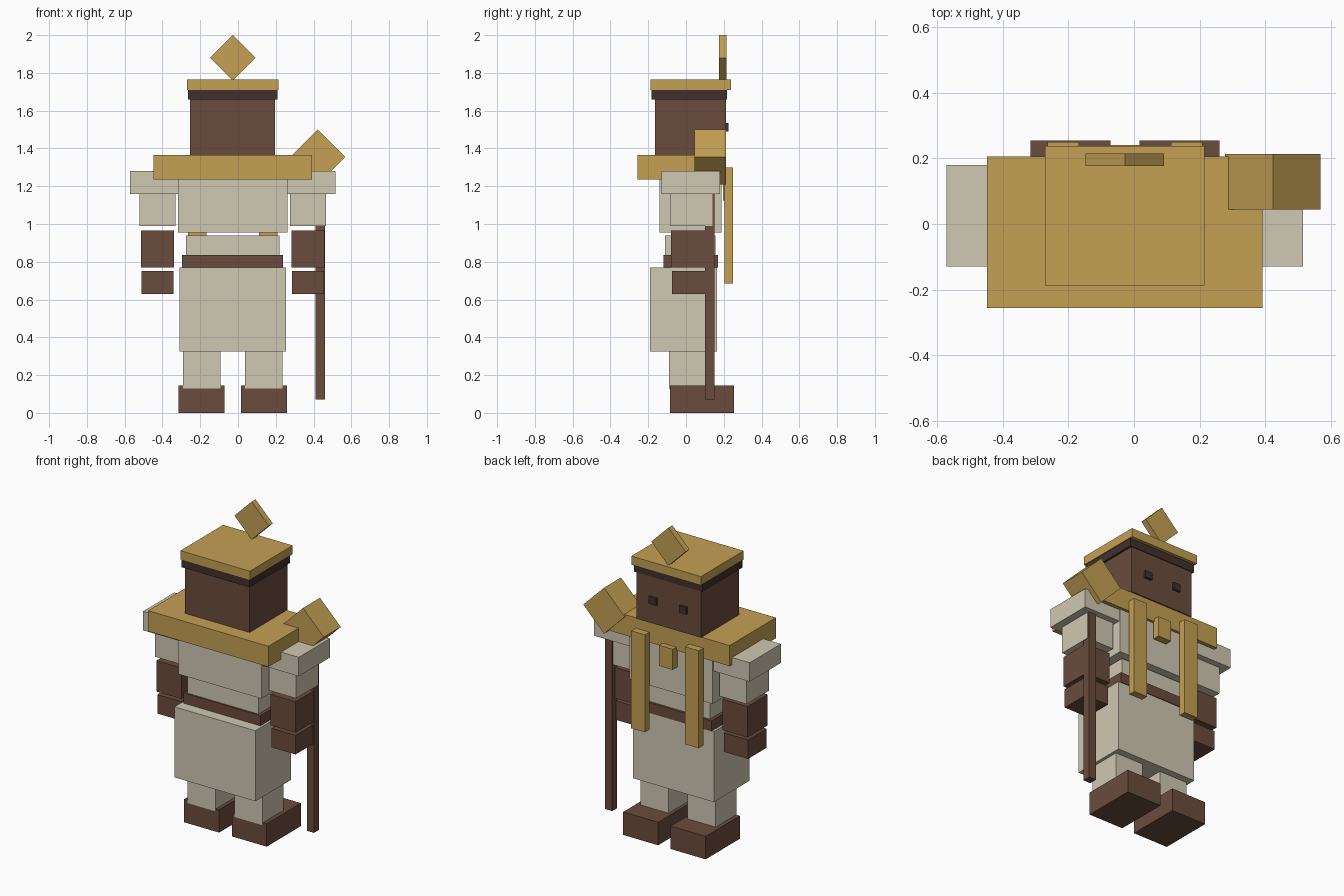
import bpy, math

if "Cube" in bpy.data.objects:
    bpy.data.objects.remove(bpy.data.objects["Cube"])

CX = -0.028  # middle of the body


def material(name, rgb):
    lin = [((c / 255 + 0.055) / 1.055) ** 2.4 for c in rgb]
    m = bpy.data.materials.new(name)
    m.diffuse_color = (*lin, 1)
    m.use_nodes = True
    m.node_tree.nodes["Principled BSDF"].inputs["Base Color"].default_value = m.diffuse_color
    return m


GOLD = material("gold", (196, 160, 83))
LINEN = material("linen", (208, 200, 179))
BROWN = material("brown", (107, 76, 61))
DARK = material("dark_brown", (66, 48, 44))


def box(name, mat, x, y, z, turn=0):
    """Box from (min, max) ranges, optionally turned about the y axis."""
    mid = [(a + b) / 2 for a, b in (x, y, z)]
    size = [b - a for a, b in (x, y, z)]
    bpy.ops.mesh.primitive_cube_add(size=1, location=mid)
    o = bpy.context.object
    o.name = o.data.name = name
    for v in o.data.vertices:
        v.co = [c * s for c, s in zip(v.co, size)]
    o.rotation_euler.y = turn
    o.data.materials.append(mat)
    return o


def centred(name, mat, width, y, z):
    return box(name, mat, (CX - width / 2, CX + width / 2), y, z)


def pair(name, mat, inner, outer, y, z):
    """Matching boxes on both sides of the body middle."""
    box("left_" + name, mat, (CX - outer, CX - inner), y, z)
    box("right_" + name, mat, (CX + inner, CX + outer), y, z)


def diamond(name, x, z, half_diagonal, y):
    h = half_diagonal / math.sqrt(2)
    box(name, GOLD, (x - h, x + h), y, (z - h, z + h), math.pi / 4)


# Legs and feet
pair("foot", BROWN, 0.044, 0.288, (-0.085, 0.255), (0, 0.145))
pair("leg", LINEN, 0.065, 0.263, (-0.09, 0.12), (0.13, 0.34))

# Clothed body
centred("skirt", LINEN, 0.565, (-0.19, 0.165), (0.325, 0.77))
centred("belt", BROWN, 0.535, (-0.12, 0.17), (0.77, 0.835))
centred("waist", LINEN, 0.495, (-0.11, 0.155), (0.835, 0.94))
centred("torso", LINEN, 0.578, (-0.14, 0.188), (0.955, 1.28))
centred("collar", GOLD, 0.84, (-0.256, 0.205), (1.235, 1.365))
pair("sash", GOLD, 0.14, 0.236, (0.205, 0.25), (0.685, 1.3))
centred("pendant", GOLD, 0.095, (0.195, 0.24), (1.125, 1.255))

# Arms
pair("shoulder", LINEN, 0.285, 0.543, (-0.13, 0.18), (1.16, 1.28))
pair("sleeve", LINEN, 0.303, 0.493, (-0.085, 0.14), (0.99, 1.16))
pair("forearm", BROWN, 0.31, 0.486, (-0.08, 0.12), (0.77, 0.965))
pair("hand", BROWN, 0.314, 0.482, (-0.075, 0.11), (0.63, 0.75))

# Head and headdress
centred("head", BROWN, 0.45, (-0.165, 0.212), (1.365, 1.66))
pair("eye", DARK, 0.08, 0.13, (0.205, 0.226), (1.49, 1.535))
centred("headband", DARK, 0.475, (-0.183, 0.217), (1.66, 1.71))
centred("cap", GOLD, 0.485, (-0.188, 0.238), (1.71, 1.765))
diamond("crest", CX, 1.88, 0.12, (0.176, 0.215))

# Staff
box("staff", BROWN, (0.41, 0.46), (0.10, 0.15), (0.07, 1.26))
diamond("staff_head", 0.423, 1.355, 0.145, (0.044, 0.213))
